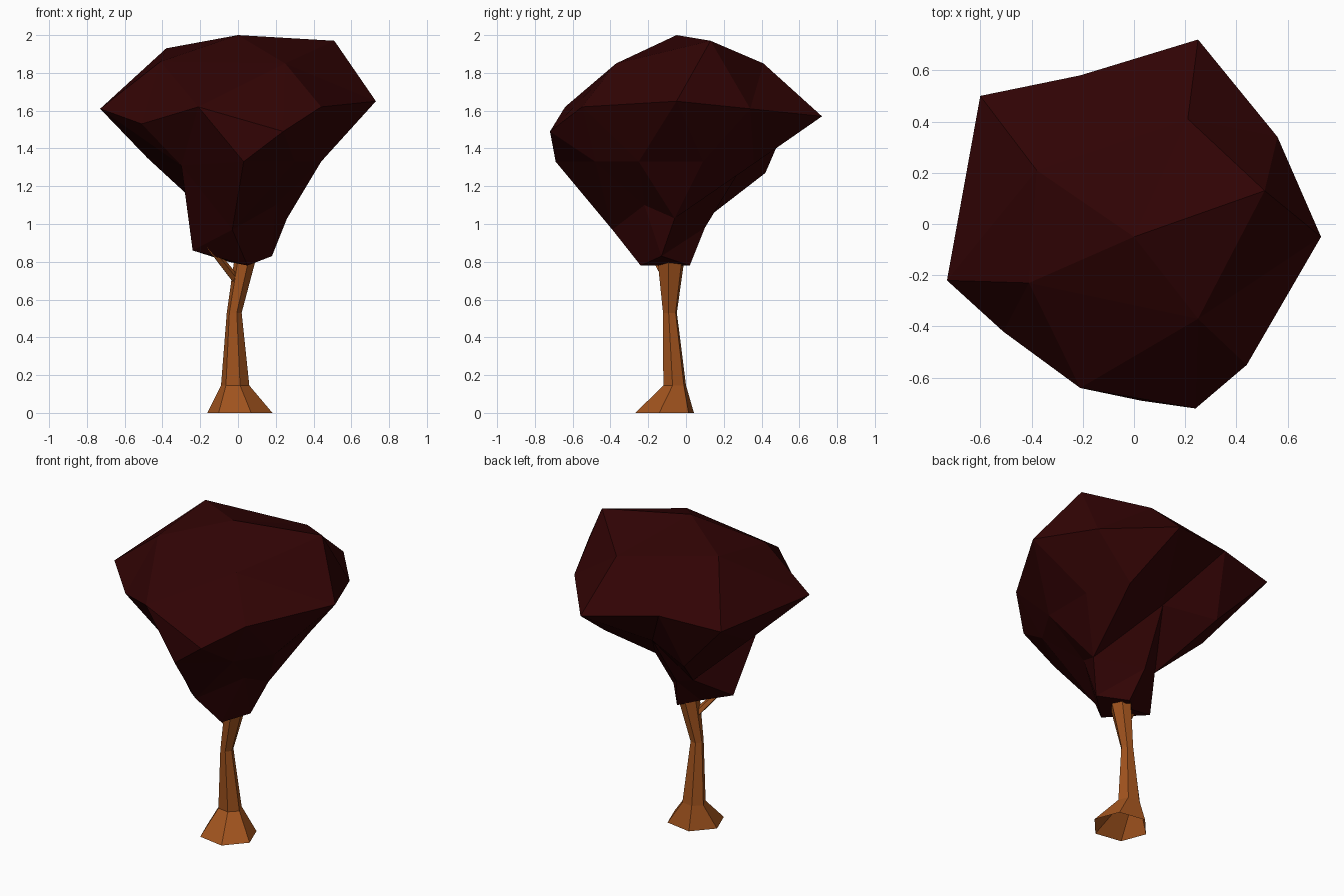
import bpy, bmesh
from math import atan2, cos, sin, pi, tau
from mathutils import Vector

cube = bpy.data.objects.get("Cube")
if cube:
    bpy.data.objects.remove(cube, do_unlink=True)


def material(name, rgb):
    mat = bpy.data.materials.new(name)
    mat.use_nodes = True
    mat.diffuse_color = (*rgb, 1)
    shader = mat.node_tree.nodes["Principled BSDF"]
    shader.inputs["Base Color"].default_value = (*rgb, 1)
    shader.inputs["Roughness"].default_value = 0.9
    return mat


def sorted_ring(bm, points):
    """Add a loop of vertices, ordered by angle around its own middle."""
    middle = sum((Vector(p) for p in points), Vector()) / len(points)
    ordered = sorted(points, key=lambda p: atan2(p[1] - middle.y, p[0] - middle.x))
    return [bm.verts.new(p) for p in ordered]


def zip_rings(bm, a, b):
    """Join two loops with triangles, always taking the shorter diagonal."""
    a, b = a + a[:1], b + b[:1]
    i = j = 0
    while i < len(a) - 1 or j < len(b) - 1:
        if j == len(b) - 1:
            step_a = True
        elif i == len(a) - 1:
            step_a = False
        else:
            step_a = (a[i + 1].co - b[j].co).length < (a[i].co - b[j + 1].co).length
        if step_a:
            bm.faces.new((a[i], a[i + 1], b[j]))
            i += 1
        else:
            bm.faces.new((a[i], b[j + 1], b[j]))
            j += 1


def finish(bm, name, mat):
    bmesh.ops.recalc_face_normals(bm, faces=bm.faces[:])
    mesh = bpy.data.meshes.new(name)
    bm.to_mesh(mesh)
    bm.free()
    mesh.materials.append(mat)
    obj = bpy.data.objects.new(name, mesh)
    bpy.context.collection.objects.link(obj)


def tapered_limb(name, sections, sides, mat):
    """Faceted limb, open at the foot, from (centre, x radius, y radius)."""
    bm = bmesh.new()
    loops = []
    for (x, y, z), rx, ry in sections:
        angles = [tau * k / sides - 7 * pi / 18 for k in range(sides)]
        loops.append([bm.verts.new((x + rx * cos(t), y + ry * sin(t), z)) for t in angles])
    for low, high in zip(loops, loops[1:]):
        for k in range(sides):
            n = (k + 1) % sides
            bm.faces.new((low[k], low[n], high[n], high[k]))
    bm.faces.new(loops[-1])
    finish(bm, name, mat)


bark = material("warm brown bark", (0.36, 0.088, 0.013))
leaf = material("dark maroon leaves", (0.03, 0.001, 0.0012))

# Trunk with flared foot and a bend halfway up
tapered_limb("trunk", [
    ((0.01, -0.113, 0), 0.175, 0.165),
    ((-0.015, -0.06, 0.145), 0.076, 0.064),
    ((-0.02, -0.085, 0.53), 0.04, 0.039),
    ((0.035, -0.08, 0.8), 0.057, 0.074),
    ((0.06, -0.08, 0.9), 0.045, 0.05),
], 6, bark)

# Small side branch
tapered_limb("side_branch", [
    ((0.0, -0.09, 0.69), 0.03, 0.025),
    ((-0.145, -0.19, 0.875), 0.025, 0.024),
], 5, bark)

# Canopy: irregular faceted crown, rings from the top down
crown = [(0.25, -0.37, 1.85), (0.51, 0.13, 1.97), (0.21, 0.41, 1.85),
         (-0.38, 0.21, 1.93), (-0.41, -0.23, 1.86)]
rim = [(-0.21, -0.64, 1.62), (0.24, -0.72, 1.49), (0.44, -0.55, 1.62),
       (0.73, -0.05, 1.65), (0.56, 0.34, 1.61), (0.25, 0.72, 1.57),
       (-0.21, 0.58, 1.64), (-0.6, 0.5, 1.61), (-0.73, -0.22, 1.61),
       (-0.51, -0.42, 1.53)]
belly = [(-0.3, -0.36, 1.31), (0.03, -0.69, 1.33), (0.3, -0.48, 1.33),
         (0.44, -0.25, 1.33), (0.44, 0.09, 1.33), (0.33, 0.36, 1.32),
         (0.03, 0.3, 1.31), (-0.28, 0.42, 1.27), (-0.48, 0.05, 1.35)]
neck = [(-0.03, -0.39, 0.97), (0.2, -0.22, 1.1), (0.26, -0.06, 1.03),
        (0, 0.1, 0.98), (-0.1, 0.07, 1.0), (-0.24, -0.14, 0.86)]
hem = [(0.05, -0.24, 0.78), (0.18, -0.13, 0.83), (0.05, 0.02, 0.78),
       (-0.05, -0.08, 0.8)]

bm = bmesh.new()
rings = [sorted_ring(bm, points) for points in (crown, rim, belly, neck, hem)]
apex = bm.verts.new((0, -0.05, 2))
top = rings[0]
for k, vert in enumerate(top):
    bm.faces.new((apex, vert, top[(k + 1) % len(top)]))
for upper, lower in zip(rings, rings[1:]):
    zip_rings(bm, upper, lower)
bm.faces.new(rings[-1])
finish(bm, "canopy", leaf)
